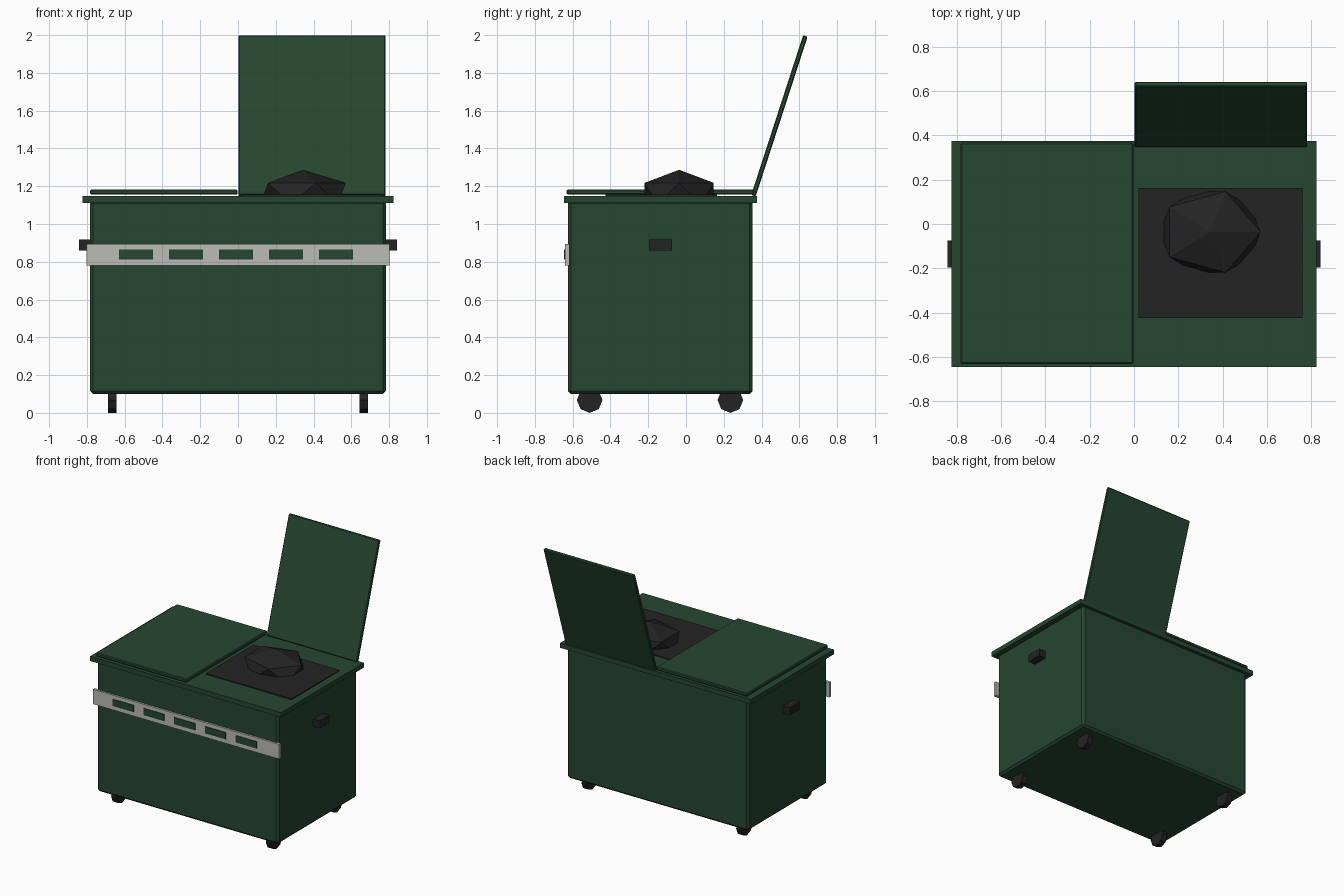
import bpy, math
from mathutils import Matrix, Vector

if "Cube" in bpy.data.objects:
    bpy.data.objects.remove(bpy.data.objects["Cube"])


def material(name, rgb):
    m = bpy.data.materials.new(name)
    m.diffuse_color = (*rgb, 1)
    m.use_nodes = True
    m.node_tree.nodes["Principled BSDF"].inputs["Base Color"].default_value = m.diffuse_color
    return m


GREEN = material("dark green", (0.019, 0.061, 0.031))
BLACK = material("charcoal", (0.018, 0.017, 0.018))
SILVER = material("light grey", (0.50, 0.50, 0.47))


def box(name, x, y, z, mat, bevel=0.0):
    """Box from (min, max) ranges, with an optional one-step chamfer."""
    bpy.ops.mesh.primitive_cube_add(size=1)
    ob = bpy.context.object
    ob.name = name
    size = [r[1] - r[0] for r in (x, y, z)]
    ob.data.transform(Matrix.Diagonal((*size, 1)))
    ob.location = [(r[0] + r[1]) / 2 for r in (x, y, z)]
    ob.data.materials.append(mat)
    if bevel:
        mod = ob.modifiers.new("chamfer", 'BEVEL')
        mod.width = bevel
        mod.segments = 1
    return ob


# Container body and overhanging rim
box("body", (-0.783, 0.783), (-0.625, 0.353), (0.10, 1.125), GREEN, 0.016)
box("rim", (-0.823, 0.823), (-0.645, 0.375), (1.112, 1.149), GREEN)

# Closed left lid
box("closed_lid", (-0.783, -0.003), (-0.632, 0.367), (1.155, 1.182), GREEN, 0.006)

# Open right lid, leaning back from the rear edge
tilt = math.radians(18)
length = 0.89
up = Vector((0, math.sin(tilt), math.cos(tilt)))
lid = box("open_lid", (-0.39, 0.39), (-0.0125, 0.0125),
          (-length / 2, length / 2), GREEN, 0.006)
lid.rotation_euler.x = -tilt
lid.location = Vector((0.392, 0.632, 1.996)) - up * (length / 2)

# Dark opening and the rubbish bag poking out of it
box("opening", (0.02, 0.76), (-0.425, 0.163), (1.14, 1.157), BLACK)
bpy.ops.mesh.primitive_ico_sphere_add(subdivisions=1, radius=1)
bag = bpy.context.object
bag.name = "rubbish_bag"
bag.data.transform(Matrix.Diagonal((0.254, 0.215, 0.125, 1)))
bag.location = (0.344, -0.036, 1.162)
bag.data.materials.append(BLACK)

# Front band with green slots
box("front_band", (-0.803, 0.803), (-0.640, -0.618), (0.78, 0.895), SILVER)
for i in range(5):
    cx = -0.54 + 0.265 * i
    box(f"band_slot_{i + 1}", (cx - 0.09, cx + 0.09), (-0.645, -0.636),
        (0.813, 0.866), GREEN)

# Side handles and wheels
for side, s in (("left", -1), ("right", 1)):
    box(f"{side}_handle", sorted((s * 0.77, s * 0.843)), (-0.196, -0.074),
        (0.86, 0.918), BLACK)
    for end, y in (("front", -0.51), ("back", 0.235)):
        bpy.ops.mesh.primitive_cylinder_add(
            vertices=8, radius=0.068, depth=0.045,
            location=(s * 0.667, y, 0.068), rotation=(0, math.pi / 2, 0))
        wheel = bpy.context.object
        wheel.name = f"{end}_{side}_wheel"
        wheel.data.materials.append(BLACK)
